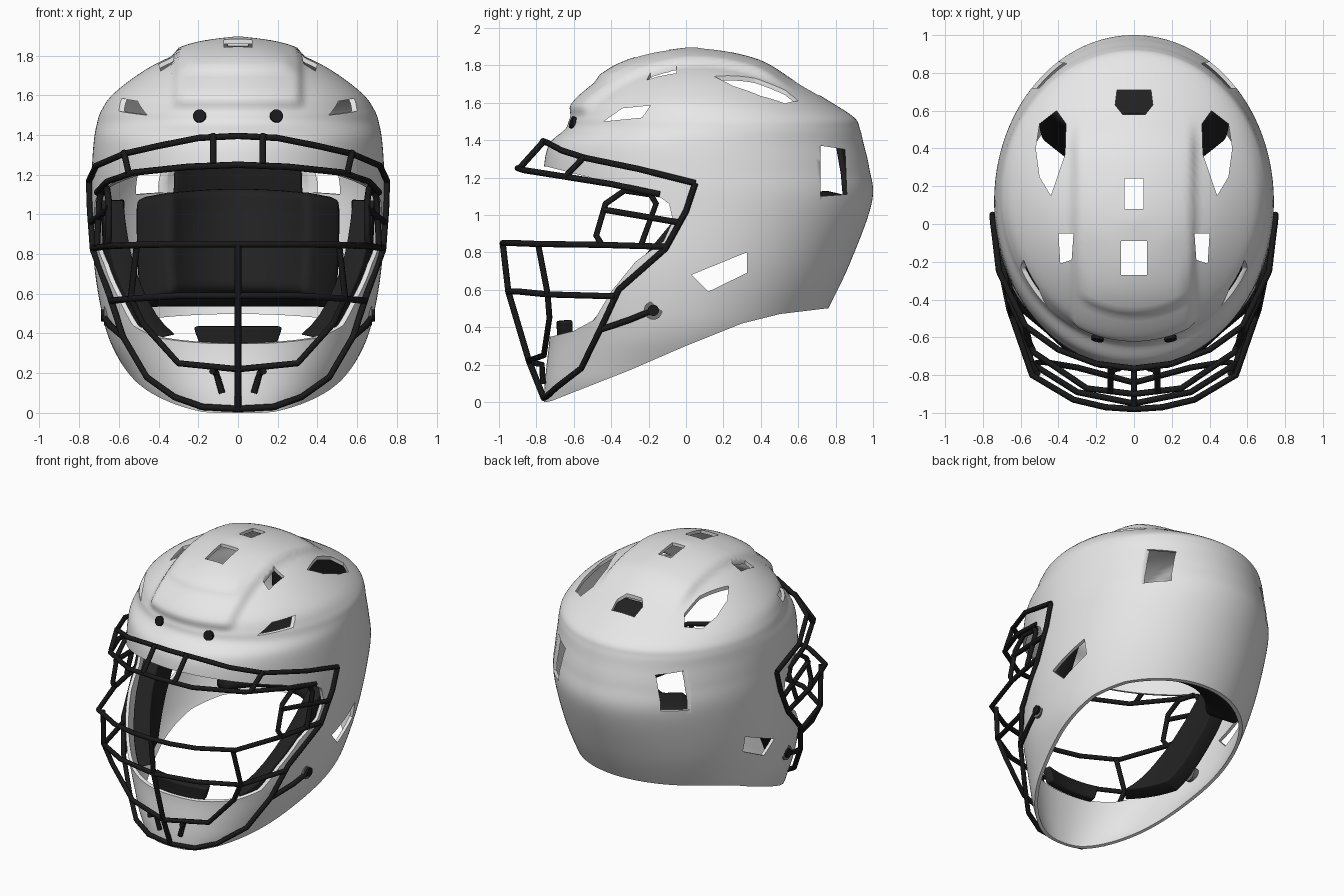
import bpy, bmesh, math
from mathutils import Vector

if "Cube" in bpy.data.objects:
    bpy.data.objects.remove(bpy.data.objects["Cube"])


def material(name, v):
    m = bpy.data.materials.new(name)
    m.diffuse_color = (v, v, v, 1)
    m.use_nodes = True
    m.node_tree.nodes["Principled BSDF"].inputs["Base Color"].default_value = m.diffuse_color
    return m


SHELL = material("light grey shell", 0.8)
PAD = material("black padding", 0.015)
WIRE = material("black wire", 0.01)
METAL = material("mid grey metal", 0.16)


def finish(ob, mat, angle=35):
    """Apply modifiers, set the colour and smooth the shading."""
    ob.data.materials.clear()
    ob.data.materials.append(mat)
    bpy.ops.object.select_all(action='DESELECT')
    ob.select_set(True)
    bpy.context.view_layer.objects.active = ob
    bpy.ops.object.convert(target='MESH')
    ob = bpy.context.view_layer.objects.active
    bpy.ops.object.shade_smooth_by_angle(angle=math.radians(angle))
    return ob


def mesh_object(name, bm):
    me = bpy.data.meshes.new(name)
    bm.to_mesh(me)
    bm.free()
    ob = bpy.data.objects.new(name, me)
    bpy.context.collection.objects.link(ob)
    return ob


# Shell cross-sections: height, front y, back y, half width
RINGS = [(0, -.76, .35, .42), (.1, -.755, .45, .5), (.2, -.745, .55, .56),
         (.35, -.73, .67, .64), (.5, -.74, .76, .685), (.75, -.75, .88, .725),
         (1.07, -.76, .995, .74), (1.25, -.76, .98, .735), (1.38, -.73, .95, .725),
         (1.46, -.645, .93, .71), (1.52, -.62, .90, .69), (1.6, -.57, .78, .635),
         (1.7, -.45, .61, .51), (1.78, -.32, .45, .37), (1.84, -.16, .24, .2),
         (1.868, .03, .03, 0)]


def section(u):
    i = min(int(u), len(RINGS) - 2)
    t = u - i
    p = [RINGS[max(0, min(len(RINGS) - 1, i + k))] for k in (-1, 0, 1, 2)]
    return [0.5 * (2 * b + (c - a) * t + (2 * a - 5 * b + 4 * c - d) * t * t
                   + (3 * b - a - 3 * c + d) * t ** 3) for a, b, c, d in zip(*p)]


def ramp(v, a, b):
    t = max(0, min(1, (v - a) / (b - a)))
    return t * t * (3 - 2 * t)


def surface(u, ang, inset=0):
    z, yf, yb, w = section(u)
    c, s = math.cos(ang), math.sin(ang)
    e = 2 / (2.2 - .2 * ramp(z, .6, 1.25)) if s < 0 else 1
    x = math.copysign(abs(c) ** e, c) * (w - inset)
    y = math.copysign(abs(s) ** e, s) * ((yb - yf) / 2 - inset) + (yf + yb) / 2
    return Vector((x, y, z))


def grid_faces(bm, rows, closed):
    n = len(rows[0])
    for a, b in zip(rows, rows[1:]):
        for j in range(n if closed else n - 1):
            k = (j + 1) % n
            bm.faces.new((a[j], a[k], b[k], b[j]))


# Helmet shell with raised crown panel
bm = bmesh.new()
rows, N, SUB = [], 160, 6
for r in range((len(RINGS) - 1) * SUB):
    row = []
    for j in range(N):
        p = surface(r / SUB, math.tau * j / N)
        side = 1 - ramp(abs(p.x), .28, .34)
        lift = .03 * side * ramp(p.z, 1.52, 1.57) * (1 - ramp(p.y, .35, .6))
        if p.y < 0:
            inner = 1 - ramp(abs(p.x), .22, .3)
            lift += .018 * inner * ramp(p.z, 1.69, 1.71) * (1 - ramp(p.y, -.4, -.1))
        p += (p - Vector((0, .1, 1.1))).normalized() * lift
        row.append(bm.verts.new(p))
    rows.append(row)
grid_faces(bm, rows, True)
bm.faces.new(rows[-1])
shell = mesh_object("helmet_shell", bm)
mod = shell.modifiers.new("thickness", 'SOLIDIFY')
mod.thickness, mod.offset = .022, -1

# Cutters: face opening, slanted lower rim and vents
bm = bmesh.new()


def prism(pts, axis, lo, hi):
    def at(p, h):
        return (h, p[0], p[1]) if axis == 'x' else (p[0], p[1], h)
    a = [bm.verts.new(at(p, lo)) for p in pts]
    b = [bm.verts.new(at(p, hi)) for p in pts]
    bm.faces.new(a)
    bm.faces.new(b[::-1])
    for i in range(len(pts)):
        k = (i + 1) % len(pts)
        bm.faces.new((a[i], b[i], b[k], a[k]))


for outline in (
    [(-1.3, 1.27), (-.75, 1.26), (-.16, 1.11), (-.09, 1.06), (-.07, .97), (-.12, .86),
     (-.27, .75), (-.40, .59), (-.49, .44), (-.6, .38), (-.72, .35), (-1.3, .35)],
    [(-.8, -.01), (-.72, .005), (-.3, .17), (0, .3), (.3, .42), (.5, .47), (.75, .5),
     (1.2, .52), (1.2, -.3), (-.8, -.3)],
    [(-.44, 1.5), (-.34, 1.57), (-.19, 1.585), (-.235, 1.52)],
    [(.72, 1.37), (.85, 1.35), (.86, 1.11), (.72, 1.1)],
    [(.03, .68), (.325, .8), (.325, .69), (.12, .59)],
):
    prism(outline, 'x', -1.5, 1.5)
for s in (-1, 1):
    prism([(s * x, y) for x, y in ((.44, .15), (.50, .25), (.52, .4), (.5, .53), (.41, .6),
                                   (.36, .53), (.365, .37))], 'z', 1.5, 2.2)
    prism([(s * x, y) for x, y in ((.32, -.05), (.4, -.05), (.39, -.21), (.33, -.19))],
          'z', 1.6, 2.2)
for w, y0, y1 in ((.05, .08, .24), (.07, -.27, -.09)):
    prism([(-w, y0), (w, y0), (w, y1), (-w, y1)], 'z', 1.6, 2.2)
prism([(-.06, .58), (.06, .58), (.1, .63), (.09, .71), (-.09, .71), (-.1, .63)], 'z', 1.5, 2.2)
bmesh.ops.recalc_face_normals(bm, faces=bm.faces)
cutter = mesh_object("shell_cutter", bm)
cutter.hide_render = True
mod = shell.modifiers.new("openings", 'BOOLEAN')
mod.operation, mod.solver, mod.object = 'DIFFERENCE', 'EXACT', cutter
finish(shell, SHELL, 52)
bpy.data.objects.remove(cutter)


# Padding that follows the inside of the shell
def pad(name, low, high, u0, u1, inset, thick, soft=.025):
    bm = bmesh.new()
    rows = []
    for i in range(9):
        t = i / 8
        a0, a1 = (low[k] + (high[k] - low[k]) * t for k in (0, 1))
        rows.append([bm.verts.new(surface(u0 + (u1 - u0) * t,
                     math.radians(a0 + (a1 - a0) * j / 16), inset)) for j in range(17)])
    grid_faces(bm, rows, False)
    ob = mesh_object(name, bm)
    m = ob.modifiers.new("thickness", 'SOLIDIFY')
    m.thickness, m.offset = thick, -1
    m = ob.modifiers.new("round", 'BEVEL')
    m.width, m.segments, m.limit_method, m.angle_limit = soft, 3, 'ANGLE', math.radians(50)
    finish(ob, PAD, 40)


pad("back_pad", (38, 142), (40, 140), 4.1, 6.05, .05, .24, .045)
pad("crown_pad", (62, 118), (64, 116), 6.1, 11.9, .04, .03, .01)
pad("chin_pad", (-107, -73), (-109, -71), 2.9, 3.6, .04, .06)
pad("right_cheek_pad", (-52, -18), (-6, 10), 3.2, 6.0, .05, .11)
pad("left_cheek_pad", (198, 232), (170, 186), 3.2, 6.0, .05, .11)


# Wire cage
cage = bpy.data.curves.new("face_cage", 'CURVE')
cage.dimensions = '3D'
cage.bevel_depth, cage.bevel_resolution, cage.use_fill_caps = .0165, 2, True


def wire(pts):
    sp = cage.splines.new('POLY')
    sp.points.add(len(pts) - 1)
    for q, p in zip(sp.points, pts):
        q.co = (*p, 1)


def flip(pts):
    return [(-x, y, z) for x, y, z in pts]


# Bars that run across the face, given from the centre to one side
for half in (
    [(0, -.765, 1.395), (.2, -.74, 1.385), (.4, -.665, 1.345), (.575, -.54, 1.305),
     (.715, -.25, 1.245), (.75, .05, 1.17)],
    [(0, -.90, 1.25), (.25, -.87, 1.24), (.53, -.68, 1.21), (.66, -.4, 1.165), (.71, -.14, 1.11)],
    [(0, -.98, .85), (.15, -.97, .85), (.32, -.93, .85), (.54, -.8, .845), (.66, -.45, .84),
     (.73, -.11, .83)],
    [(0, -.95, .59), (.3, -.89, .59), (.54, -.74, .575), (.64, -.38, .565)],
    [(0, -.84, .22), (.3, -.76, .25), (.48, -.73, .45), (.54, -.74, .58), (.51, -.79, .84)],
    [(0, -.76, .02), (.18, -.745, .03), (.32, -.69, .08), (.46, -.56, .18), (.58, -.46, .385),
     (.65, -.36, .6), (.73, -.11, .82), (.745, 0, 1.02), (.75, .05, 1.17)],
):
    wire(flip(half[:0:-1]) + half)
wire([(0, -.98, .85), (0, -.95, .59), (0, -.84, .22), (0, -.76, .02)])
# Uprights, eye guards and clips on both sides
for part in (
    [(.125, -.755, 1.40), (.125, -.89, 1.25)],
    [(.575, -.54, 1.315), (.55, -.645, 1.205)],
    [(.67, -.19, 1.11), (.66, -.33, 1.13), (.65, -.43, 1.06), (.65, -.48, .89), (.66, -.45, .84)],
    [(.69, -.19, 1.11), (.70, -.16, 1.06), (.71, -.24, .84)],
    [(.65, -.45, 1.03), (.74, -.04, .96)],
    [(.58, -.46, .385), (.645, -.3, .44), (.675, -.19, .485)],
    [(.13, -.82, .21), (.11, -.77, .2), (.08, -.765, .1)],
):
    wire(part)
    wire(flip(part))
ob = bpy.data.objects.new("face_cage", cage)
bpy.context.collection.objects.link(ob)
finish(ob, WIRE, 50)


# Screws and washers
def disc(name, loc, r, depth, rot, mat):
    bpy.ops.mesh.primitive_cylinder_add(vertices=24, radius=r, depth=depth, location=loc, rotation=rot)
    ob = bpy.context.object
    ob.name = name
    finish(ob, mat)


for s, side in ((1, "right"), (-1, "left")):
    quarter = math.pi / 2
    disc(side + "_brow_screw", (s * .19, -.592, 1.49), .033, .05, (quarter - .3, 0, s * .2), WIRE)
    disc(side + "_jaw_washer", (s * .645, -.175, .49), .05, .06, (0, quarter, 0), METAL)
    disc(side + "_jaw_screw", (s * .66, -.175, .49), .03, .06, (0, quarter, 0), WIRE)
